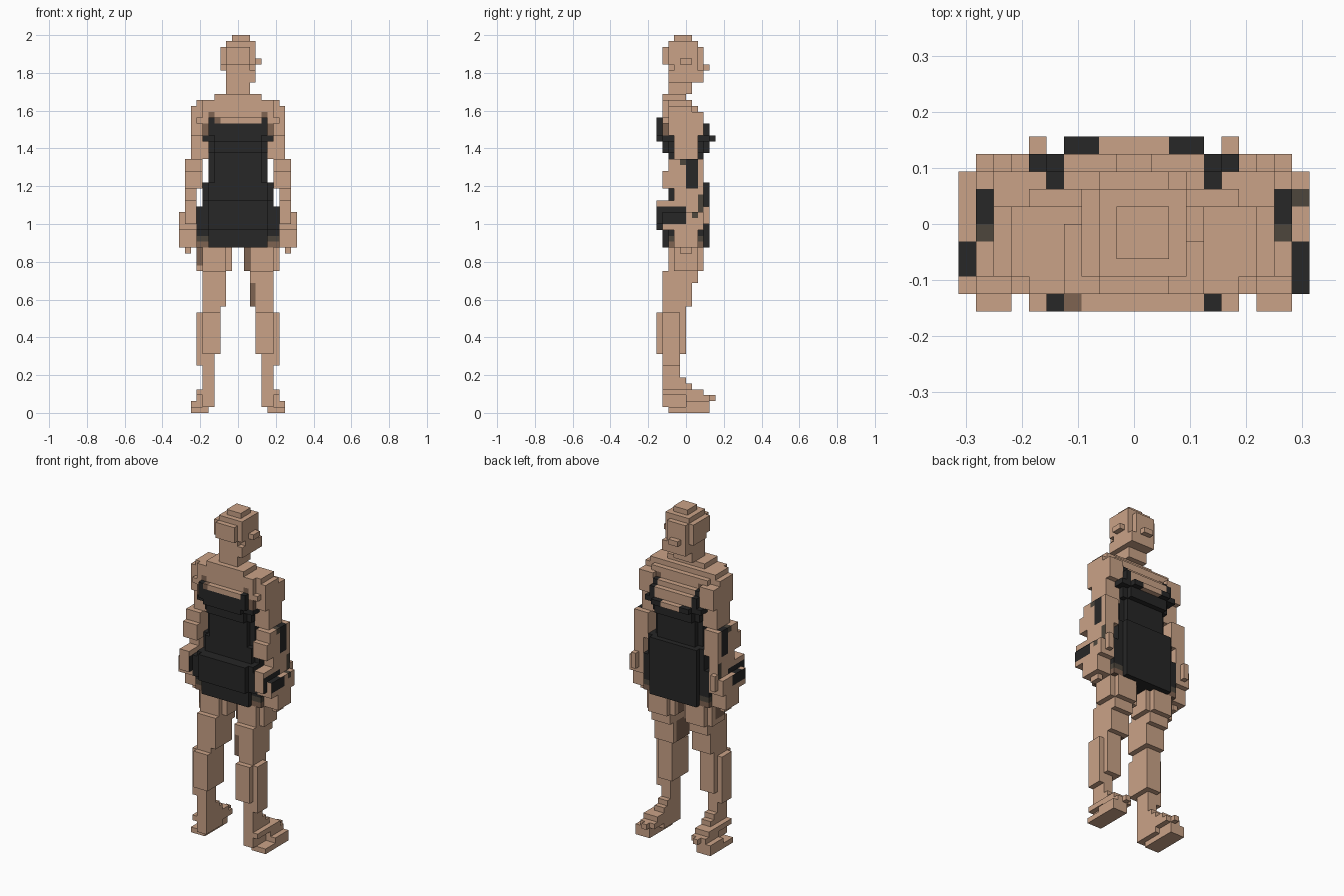
import bpy, bmesh, math

cube = bpy.data.objects.get("Cube")
if cube:
    bpy.data.objects.remove(cube, do_unlink=True)

UNIT = 1 / 32          # size of one block
SKIN, CLOTH, BROWN, DARK = range(4)


def make_material(name, rgb):
    m = bpy.data.materials.new(name)
    m.use_nodes = True
    m.diffuse_color = (*rgb, 1)
    bsdf = m.node_tree.nodes["Principled BSDF"]
    bsdf.inputs["Base Color"].default_value = (*rgb, 1)
    bsdf.inputs["Roughness"].default_value = 0.9
    return m


materials = [make_material("skin", (0.59, 0.365, 0.243)),
             make_material("black cloth", (0.02, 0.02, 0.02)),
             make_material("brown fringe", (0.21, 0.125, 0.083)),
             make_material("dark fringe", (0.075, 0.062, 0.046))]

# Each row is a slab in blocks: z0, z1, x0, x1, y0, y1
HEAD = [(63, 64, -1, 2, -2, 1), (62, 63, -2, 3, -3, 2), (59, 62, -3, 3, -4, 3),
        (59, 60, 3, 4, -1, 1), (58, 59, -3, 3, -3, 3), (58, 59, -1, 1, 2, 4),
        (56, 58, -2, 3, -3, 3), (54, 56, -2, 2, -3, 1)]
TORSO = [(53, 54, -4, 4, -4, 0), (52, 53, -7, 7, -4, 1), (51, 52, -7, 7, -4, 2),
         (50, 51, -7, 7, -4, 2), (49, 50, -7, 7, -5, 3), (47, 49, -6, 6, -5, 4),
         (46, 47, -6, 6, -5, 5), (44, 46, -5, 5, -4, 4), (39, 44, -5, 5, -3, 3),
         (36, 39, -6, 6, -3, 4), (35, 36, -6, 6, -5, 4), (31, 35, -7, 7, -5, 4),
         (28, 31, -7, 7, -4, 4)]
ARM = [(52, 53, 5, 7, -3, 1), (51, 52, 5, 8, -3, 1), (47, 51, 5, 8, -3, 3),
       (43, 47, 5, 8, -2, 2), (41, 43, 6, 9, -3, 3), (38, 41, 6, 9, -4, 3),
       (34, 38, 7, 9, -2, 3), (31, 34, 7, 10, -4, 3), (32, 36, 7, 9, -5, 3),
       (32, 35, 8, 9, 3, 4), (28, 31, 7, 10, -2, 2), (27, 28, 8, 9, -1, 1)]
LEG = [(24, 28, 1, 7, -3, 3), (22, 24, 2, 6, -4, 2), (18, 22, 2, 6, -4, 1),
       (17, 18, 3, 6, -4, 0), (10, 17, 3, 6, -5, 0), (10, 17, 6, 7, -4, -1),
       (8, 10, 4, 7, -4, -1), (3, 8, 4, 6, -4, -1)]
FOOT = [(5, 6, 4, 6, -4, 0), (4, 5, 4, 6, -4, 1), (3, 4, 4, 7, -4, 3),
        (1, 3, 4, 6, -4, 1), (2, 3, 4, 7, 0, 4), (2, 3, 5, 6, 4, 5),
        (1, 2, 5, 8, 0, 4), (0, 1, 5, 8, -3, 4)]


def cells_of(rows):
    """Fill every slab with blocks, rounding off its corners."""
    found = set()
    for z0, z1, x0, x1, y0, y1 in rows:
        for x in range(x0, x1):
            for y in range(y0, y1):
                u = abs(2 * (x + 0.5) - x0 - x1) / (x1 - x0)
                v = abs(2 * (y + 0.5) - y0 - y1) / (y1 - y0)
                if u ** 3 + v ** 3 <= 1.15:
                    found.update((x, y, z) for z in range(z0, z1))
    return found


def mirrored(cells):
    return {(-x - 1, y, z) for x, y, z in cells}


# Colour rules: block position and outward direction of the face
def plain(x, y, z, side):
    return SKIN


def torso_colour(x, y, z, side):
    ax = abs(x + 0.5)
    strap = 4 < ax < 5
    if z < 30 and ax > 5:                         # hem corners
        return BROWN if z == 28 else DARK
    if z < 46:
        return CLOTH
    if z == 46:                                   # dip of the neckline
        return SKIN if y >= 3 and ax < 2 else CLOTH
    if z < 49 and y < 2:                          # back and armholes
        if ax < 5:
            return CLOTH
        return SKIN if y > -4 else BROWN
    if z < 50 and (y >= 2 or y <= -4):            # straps
        if strap:
            return CLOTH
        return BROWN if z == 49 and x == -4 and y < 0 else SKIN
    return BROWN if z == 50 and strap and (y == 1 or y == -4) else SKIN


def arm_colour(x, y, z, side):
    ax = abs(x + 0.5)
    if side[1] < 0:                               # rear faces stay bare
        return SKIN
    if ax > 7 and 32 <= z < 35 and y < 0:         # hand patch
        bare_top = side[2] > 0 and (y == -1 or (x < 0 and y == -4))
        return SKIN if bare_top else CLOTH
    if ax > 8 and 38 <= z < 43 and 0 <= y < 2:    # forearm patch
        return CLOTH
    if ax > 8 and z == 42 and y == -1:
        return DARK
    if ax > 8 and 34 <= z < 37 and y == 2 and side[0]:
        return DARK
    return DARK if x == 9 and z == 33 and y == 1 else SKIN


def leg_colour(x, y, z, side):
    if x == -7 and z >= 25 and y < 1:             # right outer thigh
        return BROWN
    if x == 1 and z >= 24 and y < 1:              # left inner thigh
        return BROWN
    return BROWN if x == 2 and 18 <= z < 22 and y < 0 else SKIN


# Give each block to the first part that claims it
occupied = set()
parts = []


def add_part(name, cells, colour):
    cells = cells - occupied
    occupied.update(cells)
    parts.append((name, cells, colour))


add_part("head", cells_of(HEAD), plain)
add_part("torso", cells_of(TORSO), torso_colour)
for name, rows, colour in (("arm", ARM, arm_colour), ("leg", LEG, leg_colour),
                           ("foot", FOOT, plain)):
    cells = cells_of(rows)
    add_part("left_" + name, cells, colour)
    add_part("right_" + name, mirrored(cells), colour)

# Outward direction and the four corners of each block side
SIDES = [((1, 0, 0), ((1, 0, 0), (1, 1, 0), (1, 1, 1), (1, 0, 1))),
         ((-1, 0, 0), ((0, 0, 0), (0, 0, 1), (0, 1, 1), (0, 1, 0))),
         ((0, 1, 0), ((0, 1, 0), (0, 1, 1), (1, 1, 1), (1, 1, 0))),
         ((0, -1, 0), ((0, 0, 0), (1, 0, 0), (1, 0, 1), (0, 0, 1))),
         ((0, 0, 1), ((0, 0, 1), (1, 0, 1), (1, 1, 1), (0, 1, 1))),
         ((0, 0, -1), ((0, 0, 0), (0, 1, 0), (1, 1, 0), (1, 0, 0)))]


def build(name, cells, colour):
    """Make a mesh from the exposed sides of the blocks."""
    bm = bmesh.new()
    verts = {}
    for cell in sorted(cells):
        for side, corners in SIDES:
            if tuple(a + b for a, b in zip(cell, side)) in occupied:
                continue
            ring = []
            for corner in corners:
                key = tuple(a + b for a, b in zip(cell, corner))
                if key not in verts:
                    verts[key] = bm.verts.new([k * UNIT for k in key])
                ring.append(verts[key])
            bm.faces.new(ring).material_index = colour(*cell, side)
    # Join flat neighbours of one colour
    bmesh.ops.dissolve_limit(bm, angle_limit=math.radians(1), verts=bm.verts[:],
                             edges=bm.edges[:], delimit={'MATERIAL'})
    mesh = bpy.data.meshes.new(name)
    for m in materials:
        mesh.materials.append(m)
    bm.to_mesh(mesh)
    bm.free()
    bpy.context.collection.objects.link(bpy.data.objects.new(name, mesh))


for part in parts:
    build(*part)
